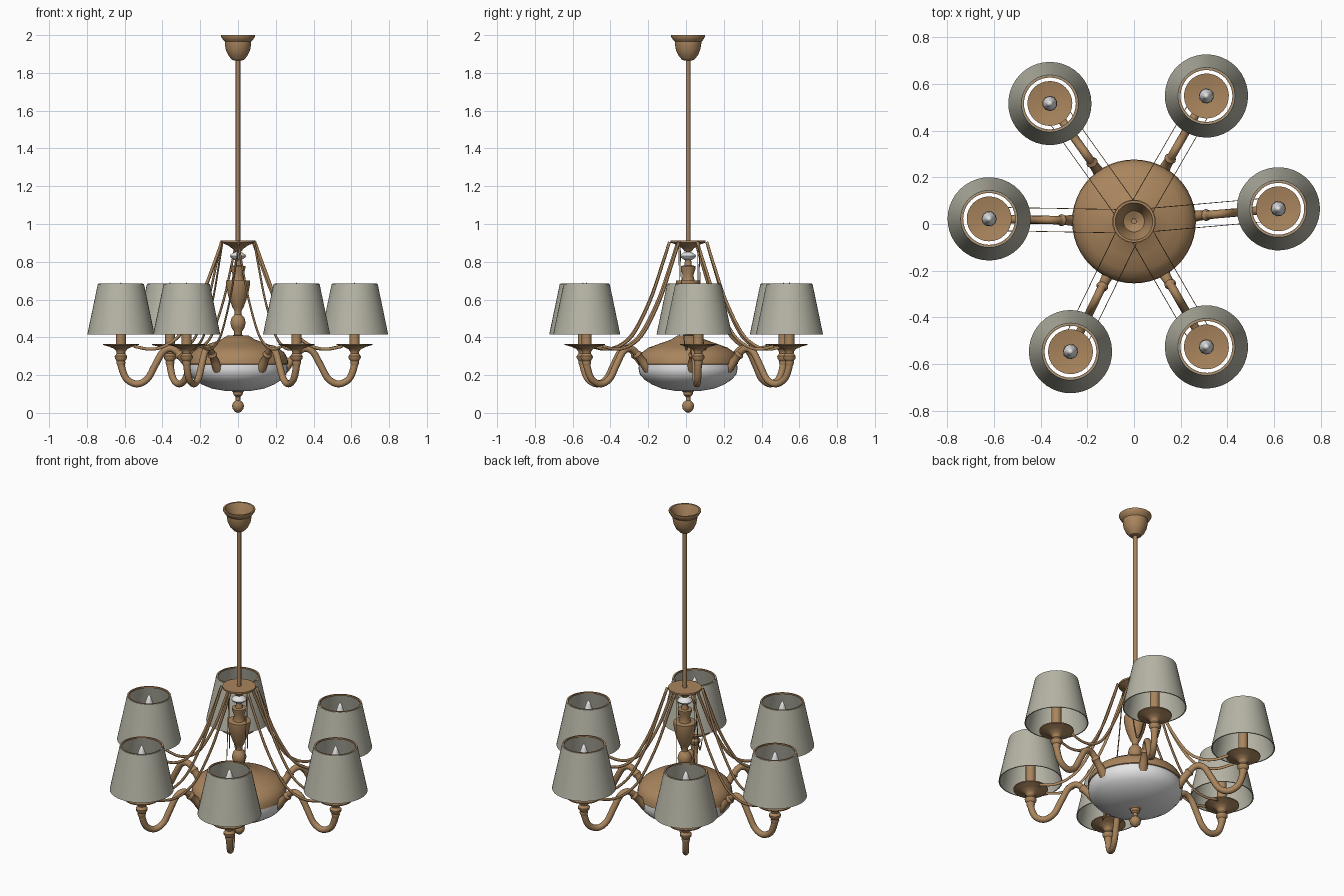
import bpy, math
from mathutils import Vector

if "Cube" in bpy.data.objects:
    bpy.data.objects.remove(bpy.data.objects["Cube"], do_unlink=True)

CENTRE = Vector((0.0, 0.011, 0.0))
REACH = 0.62
ARM_ANGLES = [5, 60, 125.5, 179, 244, 300]


def material(name, colour):
    m = bpy.data.materials.new(name)
    m.use_nodes = True
    m.diffuse_color = (*colour, 1)
    bsdf = next(n for n in m.node_tree.nodes if n.type == "BSDF_PRINCIPLED")
    bsdf.inputs["Base Color"].default_value = (*colour, 1)
    bsdf.inputs["Roughness"].default_value = 0.6
    return m


BRONZE = material("aged bronze", (0.40, 0.235, 0.11))
FABRIC = material("grey green fabric", (0.47, 0.46, 0.38))
GLASS = material("white glass", (0.78, 0.78, 0.78))


def finish(ob, mat, angle=35):
    ob.data.materials.clear()
    ob.data.materials.append(mat)
    bpy.ops.object.select_all(action="DESELECT")
    ob.select_set(True)
    bpy.context.view_layer.objects.active = ob
    bpy.ops.object.shade_smooth_by_angle(angle=math.radians(angle))
    ob.location = CENTRE
    return ob


def mesh_object(name, verts, faces):
    me = bpy.data.meshes.new(name)
    me.from_pydata(verts, [], faces)
    me.update()
    ob = bpy.data.objects.new(name, me)
    bpy.context.collection.objects.link(ob)
    return ob


def lathe(name, profile, mat, offset=0.0, sides=32, closed=False):
    """Turn (radius, height) points, listed bottom to top, about a vertical axis."""
    verts, rings = [], []
    for r, z in profile:
        n = 1 if r == 0 else sides
        rings.append(range(len(verts), len(verts) + n))
        for i in range(n):
            a = math.tau * i / sides
            verts.append((offset + r * math.cos(a), r * math.sin(a), z))
    faces = []
    pairs = list(zip(rings, rings[1:]))
    if closed:
        pairs.append((rings[-1], rings[0]))
    for lo, hi in pairs:
        for i in range(sides):
            j = (i + 1) % sides
            quad = [lo[i % len(lo)], lo[j % len(lo)], hi[j % len(hi)], hi[i % len(hi)]]
            faces.append(list(dict.fromkeys(quad)))
    return finish(mesh_object(name, verts, faces), mat)


def smooth_path(points, steps=6):
    """Catmull-Rom interpolation through points."""
    p = [Vector(q) for q in points]
    p = [2 * p[0] - p[1]] + p + [2 * p[-1] - p[-2]]
    out = []
    for a, b, c, d in zip(p, p[1:], p[2:], p[3:]):
        for s in range(steps):
            t = s / steps
            out.append(0.5 * (2 * b + (c - a) * t + (2 * a - 5 * b + 4 * c - d) * t * t
                              + (3 * b - a - 3 * c + d) * t ** 3))
    return out + [p[-2]]


def tube(name, path, mat, sides=12):
    """Sweep a circle along (reach, height, radius) points in the arm plane."""
    verts, faces = [], []
    for k, q in enumerate(path):
        t = (path[min(k + 1, len(path) - 1)] - path[max(k - 1, 0)]).xy.normalized()
        for i in range(sides):
            a = math.tau * i / sides
            w = q.z * math.cos(a)
            verts.append((q.x - t.y * w, q.z * math.sin(a), q.y + t.x * w))
    for k in range(len(path) - 1):
        for i in range(sides):
            j = (i + 1) % sides
            faces.append([k * sides + i, k * sides + j, (k + 1) * sides + j, (k + 1) * sides + i])
    faces += [list(range(sides))[::-1], list(range(len(verts) - sides, len(verts)))]
    return finish(mesh_object(name, verts, faces), mat)


def ribbon(name, path, side, mat, half=0.008, thick=0.003):
    """Thin upright strap following a path in a plane parallel to the arm."""
    verts = []
    for k, q in enumerate(path):
        t = (path[min(k + 1, len(path) - 1)] - path[max(k - 1, 0)]).normalized()
        for s in (-half, half):
            verts.append((q.x - t.y * s, side, q.y + t.x * s))
    faces = [[2 * k, 2 * k + 1, 2 * k + 3, 2 * k + 2] for k in range(len(path) - 1)]
    ob = mesh_object(name, verts, faces)
    mod = ob.modifiers.new("thickness", "SOLIDIFY")
    mod.thickness, mod.offset = thick, 0
    return finish(ob, mat)


# Ceiling canopy (open on top) and hanging rod
lathe("ceiling_canopy", [(0.012, 1.865), (0.03, 1.868), (0.05, 1.89), (0.064, 1.92), (0.07, 1.955),
                         (0.07, 1.965), (0.08, 1.975), (0.09, 1.992), (0.09, 2.0), (0.08, 2.0),
                         (0.062, 1.96), (0.045, 1.9), (0.012, 1.885)], BRONZE)
lathe("hanging_rod", [(0, 0.8), (0.012, 0.8), (0.012, 1.9), (0, 1.9)], BRONZE, sides=16)

# Central column, from the flared strap plate down to the dome
lathe("strap_plate", [(0, 0.855), (0.018, 0.855), (0.03, 0.87), (0.055, 0.888), (0.093, 0.902),
                      (0.093, 0.912), (0, 0.912)], BRONZE)
lathe("glass_disc", [(0, 0.805), (0.02, 0.81), (0.038, 0.822), (0.042, 0.83), (0.038, 0.838),
                     (0.02, 0.85), (0, 0.855)], GLASS)
lathe("column_vase", [(0.02, 0.4), (0.02, 0.43), (0.034, 0.45), (0.041, 0.477), (0.034, 0.503),
                      (0.018, 0.522), (0.018, 0.54), (0.03, 0.56), (0.052, 0.62), (0.064, 0.68),
                      (0.064, 0.7), (0.034, 0.702), (0.028, 0.73), (0.038, 0.76), (0.04, 0.778),
                      (0.02, 0.78), (0.016, 0.81), (0, 0.81)], BRONZE)

# Dome and glass bowl
lathe("body_dome", [(0.255, 0.255), (0.265, 0.26), (0.262, 0.29), (0.245, 0.32), (0.21, 0.345),
                    (0.15, 0.367), (0.09, 0.388), (0.055, 0.41), (0, 0.412)], BRONZE, sides=48)
lathe("glass_bowl", [(0, 0.115), (0.07, 0.117), (0.137, 0.128), (0.19, 0.15), (0.23, 0.175),
                     (0.256, 0.205), (0.262, 0.235), (0.259, 0.262)], GLASS, sides=48)
lathe("bottom_finial", [(0, 0.0), (0.014, 0.005), (0.028, 0.02), (0.032, 0.038), (0.026, 0.055),
                        (0.012, 0.066), (0.012, 0.085), (0.024, 0.095), (0.026, 0.11),
                        (0.04, 0.12), (0, 0.122)], BRONZE, sides=24)

# One branch, built along +x and then repeated around the column
arm_path = smooth_path([(0.62, 0.30, 0.02), (0.617, 0.245, 0.019), (0.59, 0.18, 0.018),
                        (0.535, 0.153, 0.018), (0.48, 0.18, 0.018), (0.44, 0.25, 0.018),
                        (0.40, 0.32, 0.018), (0.36, 0.341, 0.018), (0.325, 0.325, 0.018),
                        (0.28, 0.275, 0.016), (0.23, 0.235, 0.016)])
collar_path = [Vector(p) for p in [(0.32, 0.318, 0.019), (0.31, 0.307, 0.026), (0.3, 0.296, 0.02),
                                   (0.275, 0.268, 0.022), (0.25, 0.24, 0.027), (0.24, 0.229, 0.027)]]
strap_path = smooth_path([(0.085, 0.905), (0.13, 0.78), (0.2, 0.6), (0.295, 0.43),
                          (0.375, 0.36), (0.46, 0.337), (0.55, 0.352)])
branch = [
    tube("arm", arm_path, BRONZE),
    tube("arm_collar", collar_path, BRONZE),
    ribbon("strap_left", strap_path, 0.05, BRONZE),
    ribbon("strap_right", strap_path, -0.05, BRONZE),
    lathe("arm_cup", [(0.018, 0.25), (0.024, 0.265), (0.022, 0.275), (0.032, 0.288), (0.033, 0.3),
                      (0.022, 0.315), (0.024, 0.325), (0.034, 0.338), (0.06, 0.35), (0.096, 0.36),
                      (0.096, 0.366), (0.05, 0.358), (0, 0.355)], BRONZE, REACH),
    lathe("candle_tube", [(0, 0.35), (0.027, 0.35), (0.027, 0.55), (0, 0.55)], BRONZE, REACH, 20),
    lathe("candle_bulb", [(0, 0.545), (0.02, 0.548), (0.033, 0.58), (0.03, 0.615), (0.013, 0.665),
                          (0, 0.692)], GLASS, REACH, 10),
    lathe("lamp_shade", [(0.178, 0.415), (0.122, 0.683), (0.116, 0.683), (0.172, 0.415)],
          FABRIC, REACH, 40, closed=True),
    lathe("shade_rim", [(0.118, 0.676), (0.118, 0.685), (0.111, 0.685), (0.111, 0.676)],
          BRONZE, REACH, 40, closed=True),
]
for number, angle in enumerate(ARM_ANGLES, 1):
    for part in branch:
        ob = part
        if number > 1:
            ob = part.copy()
            ob.name = f"{part.name.split('.')[0]}_{number}"
            bpy.context.collection.objects.link(ob)
        ob.rotation_euler.z = math.radians(angle)
